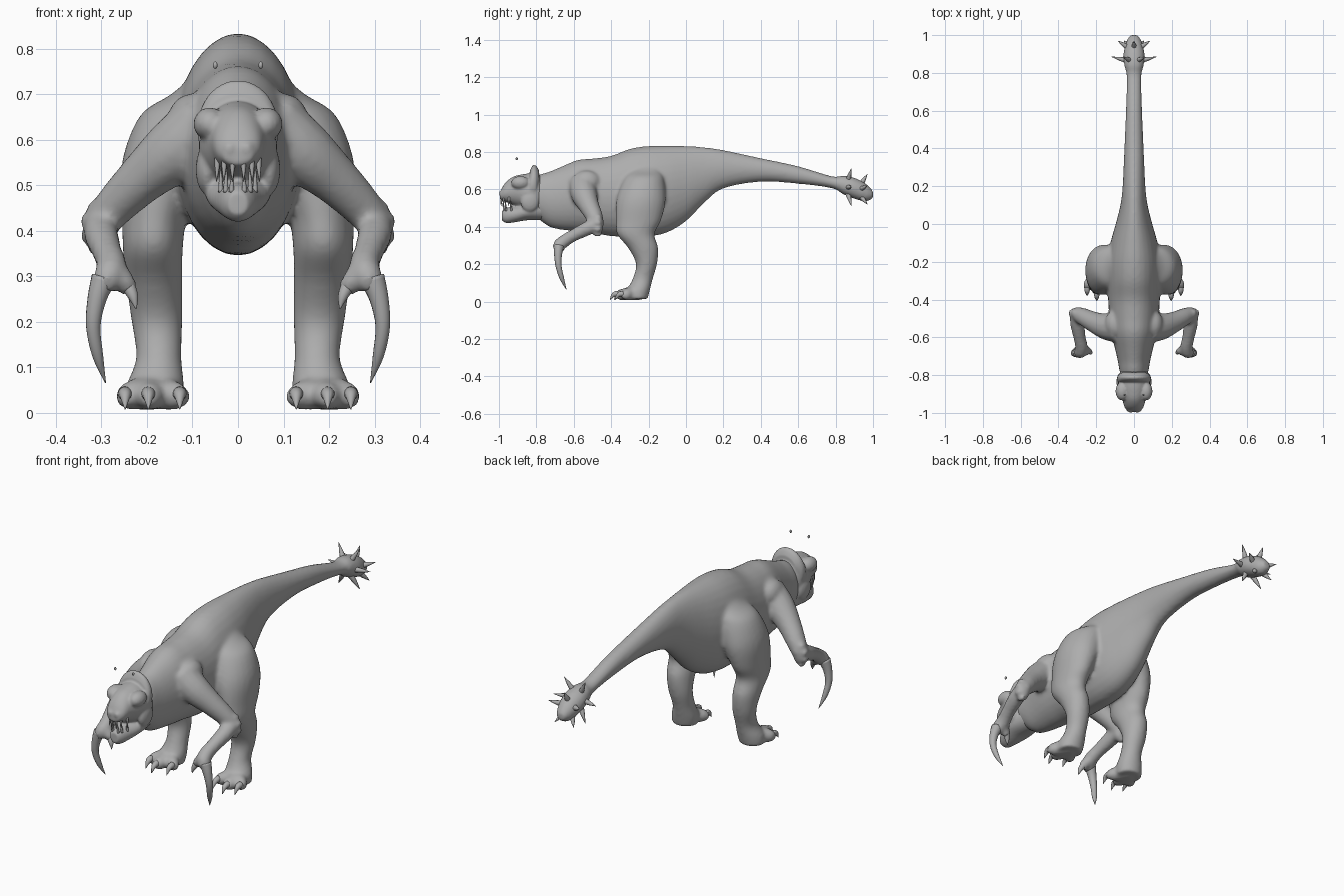
import bpy, bmesh
from math import sin, cos, pi
from mathutils import Vector, Matrix

cube = bpy.data.objects.get("Cube")
if cube:
    bpy.data.objects.remove(cube, do_unlink=True)

hide_grey = bpy.data.materials.new("hide_grey")
hide_grey.use_nodes = True
GREY = (0.42, 0.42, 0.42, 1)
hide_grey.diffuse_color = GREY
hide_grey.node_tree.nodes["Principled BSDF"].inputs["Base Color"].default_value = GREY


def spline(pts, steps=4):
    """Smooth a list of tuples by Catmull-Rom interpolation."""
    out = []
    for i in range(len(pts) - 1):
        quad = (pts[max(i - 1, 0)], pts[i], pts[i + 1], pts[min(i + 2, len(pts) - 1)])
        for k in range(steps):
            t = k / steps
            out.append(tuple(b + 0.5 * t * (c - a + t * (2*a - 5*b + 4*c - d + t * (3*(b - c) + d - a)))
                             for a, b, c, d in zip(*quad)))
    return out + [pts[-1]]


def loft(bm, centres, axes, n):
    """Skin rings given by a centre and two half-axis vectors."""
    rings = [[bm.verts.new(c + u * cos(2*pi*k/n) + v * sin(2*pi*k/n)) for k in range(n)]
             for c, (u, v) in zip(centres, axes)]
    faces = [bm.faces.new((a[k], a[(k+1) % n], b[(k+1) % n], b[k]))
             for a, b in zip(rings, rings[1:]) for k in range(n)]
    faces += [bm.faces.new(rings[0]), bm.faces.new(rings[-1])]
    bmesh.ops.recalc_face_normals(bm, faces=faces)


def trunk(bm, sections, n=32):
    """Upright sections along y: (y, top, bottom, half width)."""
    s = spline(sections)
    loft(bm, [Vector((0, y, (t + b) / 2)) for y, t, b, w in s],
         [(Vector((w, 0, 0)), Vector((0, 0, (t - b) / 2))) for y, t, b, w in s], n)


def column(bm, sections, side, n=24):
    """Level sections along z: (z, x, y, x radius, y radius)."""
    s = spline(sections)
    loft(bm, [Vector((x * side, y, z)) for z, x, y, a, b in s],
         [(Vector((a, 0, 0)), Vector((0, b, 0))) for z, x, y, a, b in s], n)


def tube(bm, path, side=1, n=14):
    """Round limb along a path of (x, y, z, radius)."""
    s = spline(path)
    p = [Vector((x * side, y, z)) for x, y, z, r in s]
    axes = []
    for i, q in enumerate(s):
        d = (p[min(i + 1, len(p) - 1)] - p[max(i - 1, 0)]).normalized()
        u = d.orthogonal().normalized() if i == 0 else (u - d * u.dot(d)).normalized()
        axes.append((u * q[3], d.cross(u) * q[3]))
    loft(bm, p, axes, n)


def ball(bm, centre, radii, side=1):
    x, y, z = centre
    m = Matrix.Translation((x * side, y, z)) @ Matrix.Diagonal((*radii, 1))
    bmesh.ops.create_uvsphere(bm, u_segments=20, v_segments=12, radius=1, matrix=m)


def spike(bm, base, tip, r):
    base, tip = Vector(base), Vector(tip)
    path = [base, base.lerp(tip, 0.5), tip]
    tube(bm, [(*p, r * f) for p, f in zip(path, (1, 0.65, 0.05))], n=8)


def finish(name, bm, voxel=0, smooth=4):
    mesh = bpy.data.meshes.new(name)
    bm.to_mesh(mesh)
    bm.free()
    mesh.materials.append(hide_grey)
    ob = bpy.data.objects.new(name, mesh)
    bpy.context.collection.objects.link(ob)
    for poly in mesh.polygons:
        poly.use_smooth = True
    if voxel:
        fuse = ob.modifiers.new("fuse", "REMESH")
        fuse.mode = "VOXEL"
        fuse.voxel_size = voxel
        fuse.use_smooth_shade = True
        relax = ob.modifiers.new("relax", "SMOOTH")
        relax.factor = 0.5
        relax.iterations = smooth


# Body: torso, neck, tail and limbs fused into one skin
body = bmesh.new()
trunk(body, [(-.84, .65, .48, .06), (-.78, .68, .435, .076), (-.73, .695, .4, .085),
             (-.67, .72, .385, .098), (-.58, .757, .375, .12), (-.5, .765, .367, .13),
             (-.4, .779, .35, .137), (-.3, .817, .346, .142), (-.2, .832, .348, .142),
             (-.1, .834, .37, .125), (0, .832, .43, .097), (.1, .825, .53, .072),
             (.2, .81, .605, .06), (.4, .767, .641, .051), (.6, .724, .63, .043),
             (.78, .67, .606, .039), (.84, .674, .574, .052), (.9, .662, .55, .056),
             (.96, .632, .535, .043), (1, .592, .552, .022)])
for side in (1, -1):
    # Hind leg from hip to foot
    column(body, [(.745, .065, -.2, .03, .06), (.7, .085, -.215, .062, .085),
                  (.66, .115, -.225, .095, .107), (.59, .145, -.235, .1, .125),
                  (.52, .165, -.243, .093, .132), (.43, .183, -.255, .072, .12),
                  (.36, .187, -.268, .066, .1), (.285, .184, -.228, .062, .08),
                  (.2, .178, -.211, .056, .056), (.12, .174, -.232, .05, .054),
                  (.06, .182, -.255, .064, .062), (.014, .187, -.26, .062, .055)], side)
    for x, y in ((.132, -.33), (.195, -.355), (.243, -.325)):
        tube(body, [(.185, -.25, .045, .037), ((x + .19) / 2, -.3, .042, .036),
                    (x, y, .036, .029), (x, y - .022, .034, .014)], side)
    # Shoulder, upper arm and forearm
    ball(body, (.1, -.53, .642), (.055, .075, .06), side)
    tube(body, [(.07, -.555, .635, .075), (.14, -.545, .575, .071), (.21, -.52, .515, .056),
                (.27, -.49, .455, .046), (.305, -.475, .41, .038)], side)
    ball(body, (.305, -.475, .405), (.034, .034, .052), side)
    tube(body, [(.303, -.47, .42, .037), (.3, -.53, .39, .038), (.288, -.6, .355, .033),
                (.278, -.65, .325, .034), (.284, -.678, .3, .034), (.3, -.685, .275, .024)], side)
    tube(body, [(.278, -.65, .32, .031), (.255, -.67, .295, .025), (.236, -.67, .268, .02)], side)
    # Rough lumps on the elbow
    for x, z in ((.318, .452), (.333, .422), (.332, .388), (.315, .36)):
        ball(body, (x, -.472, z), (.015, .022, .015), side)
finish("body", body, .009, 8)

# Head: skull, low crest, brow ridges, cheeks and lower jaw
head = bmesh.new()
trunk(head, [(-.76, .66, .47, .06), (-.8, .685, .47, .08), (-.84, .685, .475, .086),
             (-.88, .68, .5, .08), (-.93, .665, .52, .062), (-.97, .63, .535, .05),
             (-.995, .585, .545, .032)])
trunk(head, [(-.785, .7, .6, .06), (-.8, .725, .53, .084), (-.818, .73, .52, .09),
             (-.835, .7, .53, .088)])
trunk(head, [(-.76, .56, .435, .062), (-.85, .53, .435, .072), (-.91, .51, .425, .055),
             (-.96, .502, .42, .038), (-.985, .485, .435, .022)])
for side in (1, -1):
    ball(head, (.062, -.885, .635), (.036, .05, .036), side)
    ball(head, (.068, -.835, .535), (.025, .05, .055), side)
    ball(head, (.018, -.983, .58), (.018, .016, .018), side)
finish("head", head, .006, 4)

# Teeth in both jaws
teeth = bmesh.new()
for side in (1, -1):
    for x, y in ((.012, -.985), (.03, -.973), (.045, -.945)):
        spike(teeth, (x * side, y, .56), (x * side * 1.05, y - .004, .507), .007)
        spike(teeth, ((x * .7 + .006) * side, y + .012, .485), (x * side * .85, y + .006, .545), .006)
finish("teeth", teeth)

# Claws on hands and feet
claws = bmesh.new()
for side in (1, -1):
    tube(claws, [(.295, -.68, .295, .028), (.31, -.684, .25, .021), (.318, -.681, .19, .016),
                 (.308, -.664, .125, .012), (.291, -.64, .066, .001)], side)
    tube(claws, [(.243, -.67, .282, .016), (.23, -.68, .255, .011), (.224, -.685, .228, .001)], side)
    for x, y in ((.128, -.34), (.197, -.362), (.248, -.335)):
        tube(claws, [(x, y, .042, .016), (x, y - .025, .037, .012), (x, y - .045, .008, .001)], side)
finish("claws", claws)

# Spikes around the tail club
spikes = bmesh.new()
for y, z, count, reach, sweep, start in ((.865, .612, 6, .118, .02, 0), (.935, .592, 5, .09, .035, pi / 2)):
    for k in range(count):
        a = start + 2 * pi * k / count
        c, s = cos(a), sin(a)
        spike(spikes, (.035 * c, y, z + .035 * s), (reach * c, y + sweep, z + reach * s), .015)
finish("tail_spikes", spikes)

# Small studs above the brow
studs = bmesh.new()
for side in (1, -1):
    ball(studs, (.05, -.905, .764), (.005, .006, .008), side)
finish("brow_studs", studs)
